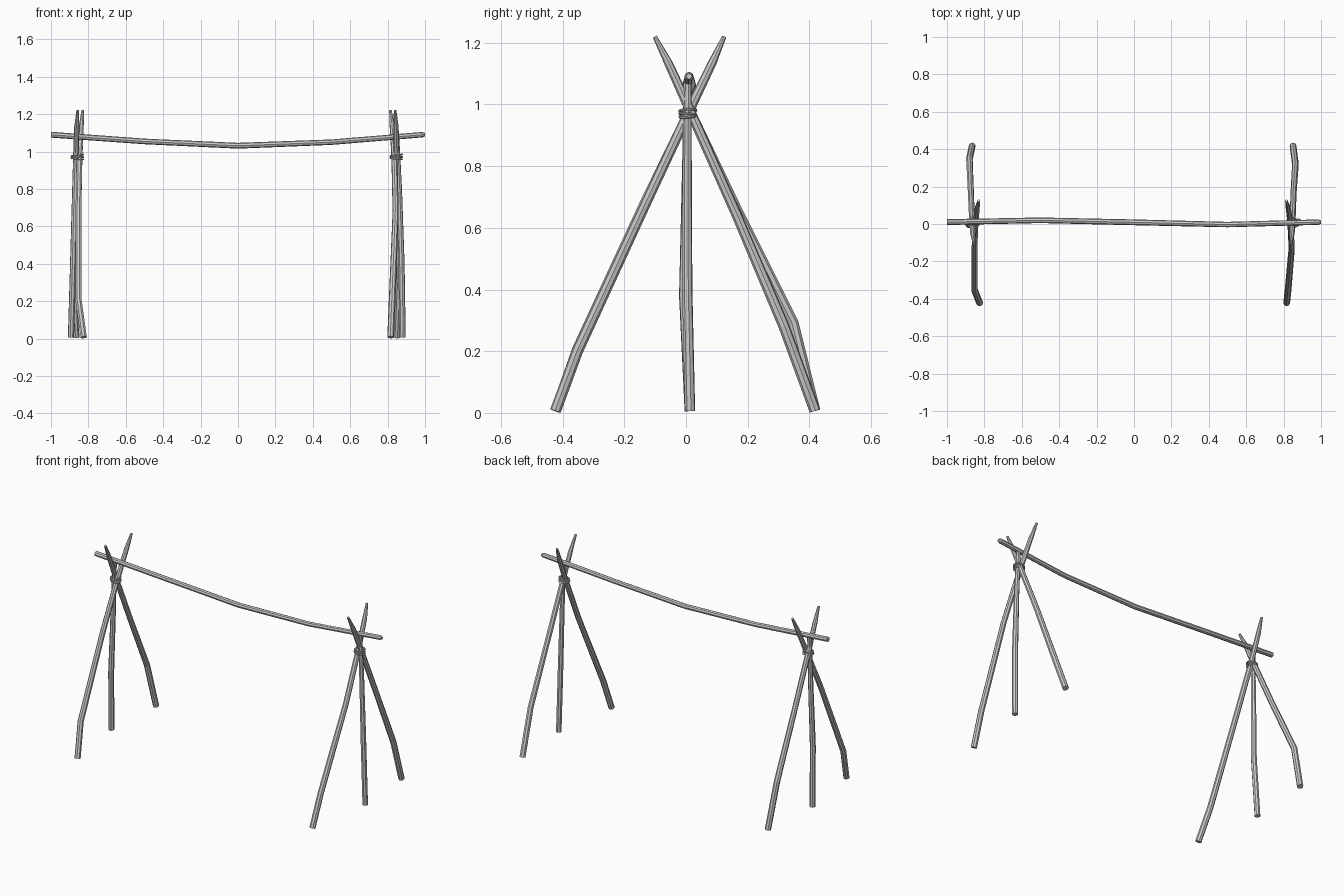
import bpy, math


def pole(name, points):
    """Tapered eight-sided stick through (x, y, z, radius) points."""
    cu = bpy.data.curves.new(name, 'CURVE')
    cu.dimensions = '3D'
    cu.bevel_depth = 1.0
    cu.bevel_resolution = 2
    cu.use_fill_caps = True
    sp = cu.splines.new('POLY')
    sp.points.add(len(points) - 1)
    for p, (x, y, z, r) in zip(sp.points, points):
        p.co = (x, y, z, 1)
        p.radius = r
    sp.use_smooth = False
    ob = bpy.data.objects.new(name, cu)
    bpy.context.collection.objects.link(ob)
    bpy.ops.object.select_all(action='DESELECT')
    ob.select_set(True)
    bpy.context.view_layer.objects.active = ob
    bpy.ops.object.convert(target='MESH')
    return bpy.context.object


def binding(side, x):
    """Rope turns lashed round the crossing of the legs."""
    for i, (z, tx, ty) in enumerate([(0.962, 5, 7), (0.968, -6, -5), (0.98, 3, -8)]):
        bpy.ops.mesh.primitive_torus_add(
            major_segments=16, minor_segments=6, major_radius=0.03, minor_radius=0.0045,
            location=(x, 0.006, z), rotation=(math.radians(tx), math.radians(ty), 0))
        ob = bpy.context.object
        ob.name = f"{side}_rope_{i + 1}"
        ob.scale = (1.05, 0.9, 1)


# Left tripod
pole("left_front_leg", [
    (-0.825, -0.423, 0.007, 0.018), (-0.853, -0.352, 0.207, 0.018),
    (-0.853, -0.13, 0.69, 0.0165), (-0.847, 0.006, 0.97, 0.016),
    (-0.838, 0.085, 1.135, 0.014), (-0.83, 0.124, 1.22, 0.007)])
pole("left_back_leg", [
    (-0.865, 0.418, 0.007, 0.018), (-0.88, 0.348, 0.29, 0.018),
    (-0.872, 0.165, 0.66, 0.0165), (-0.866, 0.02, 0.965, 0.016),
    (-0.862, -0.055, 1.13, 0.014), (-0.857, -0.101, 1.22, 0.007)])
pole("left_side_leg", [
    (-0.893, 0.012, 0.006, 0.017), (-0.882, -0.006, 0.38, 0.017),
    (-0.872, 0.002, 0.8, 0.015), (-0.866, 0.005, 1.07, 0.013)])
binding("left", -0.859)

# Right tripod
pole("right_front_leg", [
    (0.816, -0.423, 0.007, 0.018), (0.824, -0.352, 0.2, 0.018),
    (0.843, -0.13, 0.68, 0.0165), (0.836, 0.006, 0.97, 0.016),
    (0.825, 0.085, 1.135, 0.014), (0.815, 0.124, 1.22, 0.007)])
pole("right_back_leg", [
    (0.85, 0.418, 0.007, 0.018), (0.863, 0.318, 0.28, 0.018),
    (0.853, 0.165, 0.64, 0.0165), (0.848, 0.02, 0.965, 0.016),
    (0.845, -0.055, 1.13, 0.014), (0.84, -0.101, 1.22, 0.007)])
pole("right_side_leg", [
    (0.88, 0.013, 0.006, 0.017), (0.874, 0.004, 0.4, 0.017),
    (0.862, 0.004, 0.8, 0.015), (0.85, 0.005, 1.07, 0.013)])
binding("right", 0.846)

# Sagging crossbar resting in the forks
pole("crossbar", [
    (-1.0, 0.01, 1.09, 0.0155), (-0.5, 0.02, 1.054, 0.015),
    (0.0, 0.009, 1.031, 0.0155), (0.5, -0.003, 1.05, 0.0145),
    (0.985, 0.01, 1.09, 0.0145), (1.0, 0.01, 1.091, 0.009)])
